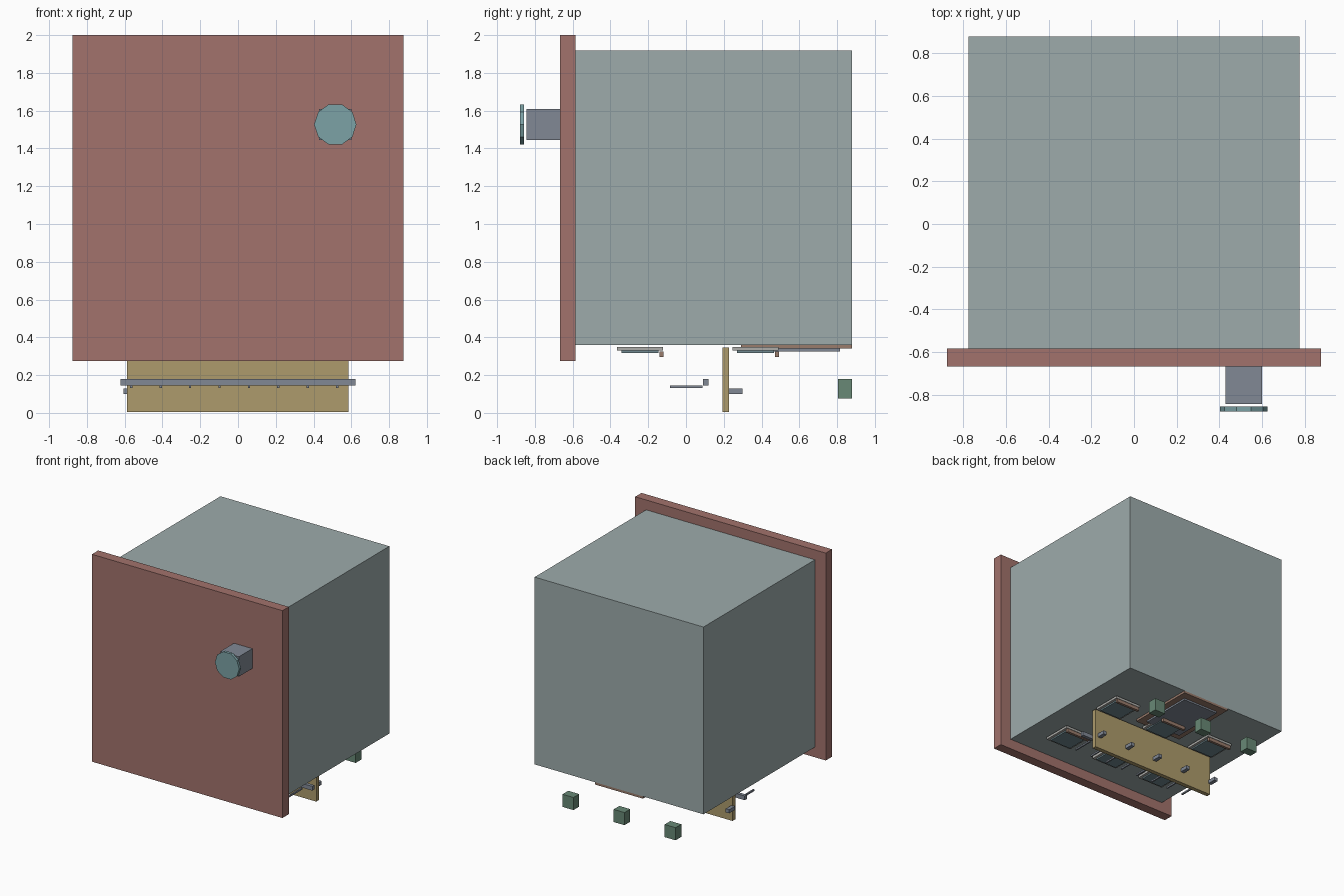
import bpy
import math

if "Cube" in bpy.data.objects:
    bpy.data.objects.remove(bpy.data.objects["Cube"])


def material(name, rgb):
    m = bpy.data.materials.new(name)
    m.diffuse_color = (*rgb, 1)
    m.use_nodes = True
    m.node_tree.nodes["Principled BSDF"].inputs["Base Color"].default_value = m.diffuse_color
    return m


RED = material("dusty_red", (0.36, 0.17, 0.15))
BODY = material("pale_grey_green", (0.34, 0.41, 0.41))
TEAL = material("teal", (0.20, 0.36, 0.38))
STEEL = material("steel", (0.22, 0.25, 0.30))
OCHRE = material("ochre", (0.42, 0.33, 0.15))
GREEN = material("green", (0.14, 0.25, 0.18))
BROWN = material("brown", (0.32, 0.20, 0.15))
PALE = material("pale_tile", (0.42, 0.42, 0.40))
DARK = material("dark_glass", (0.16, 0.25, 0.28))


def box(name, x, y, z, mat):
    """Box from (min, max) ranges on each axis."""
    bpy.ops.mesh.primitive_cube_add(size=1, location=[(a + b) / 2 for a, b in (x, y, z)])
    ob = bpy.context.object
    ob.name = name
    ob.scale = [b - a for a, b in (x, y, z)]
    bpy.ops.object.transform_apply(location=False, rotation=False, scale=True)
    ob.data.materials.append(mat)
    return ob


def span(c, half):
    return (c - half, c + half)


# Main housing and front plate
box("housing", (-0.777, 0.777), (-0.585, 0.88), (0.36, 1.918), BODY)
box("front_plate", (-0.877, 0.877), (-0.668, -0.585), (0.275, 2.0), RED)

# Stem and ten-sided disc in front of it
box("knob_stem", (0.43, 0.60), (-0.845, -0.668), (1.445, 1.61), STEEL)
bpy.ops.mesh.primitive_cylinder_add(vertices=10, radius=0.112, depth=0.023,
                                    location=(0.515, -0.868, 1.527))
disc = bpy.context.object
disc.name = "knob_disc"
# turned so that a corner points to each side and the top is flat
disc.rotation_euler = (math.pi / 2, 0, math.radians(0))
for v in disc.data.vertices:
    a = math.atan2(v.co.y, v.co.x)
    step = math.pi / 5
    a = round((a - math.radians(90)) / step) * step
    v.co.x, v.co.y = 0.112 * math.cos(a), 0.112 * math.sin(a)
disc.data.materials.append(TEAL)

# Upright board with a row of pegs on its back
box("board", (-0.588, 0.586), (0.192, 0.228), (0.005, 0.345), OCHRE)
for i in range(5):
    box(f"peg_{i}", span(-0.59 + 0.284 * i, 0.016), (0.222, 0.298), (0.1, 0.13), STEEL)

# Cross rail with thin prongs
box("rail", (-0.623, 0.621), (0.09, 0.118), (0.145, 0.18), STEEL)
for i in range(8):
    box(f"prong_{i}", span(-0.565 + 0.1557 * i, 0.006), (-0.085, 0.088), (0.131, 0.144), STEEL)

# Hatch on the underside
box("hatch_frame", (-0.22, 0.22), (0.29, 0.88), (0.341, 0.36), BROWN)
box("hatch_panel", (-0.165, 0.165), (0.355, 0.815), (0.326, 0.341), STEEL)

# Three columns: feet blocks and two rows of underside tiles
for c, x in enumerate((-0.47, 0, 0.47)):
    box(f"foot_block_{c}", span(x, 0.05), (0.805, 0.88), (0.075, 0.18), GREEN)
    for r, y in enumerate((-0.243, 0.367)):
        box(f"tile_{c}_{r}", span(x, 0.12), span(y, 0.122), (0.33, 0.35), PALE)
        box(f"tile_inset_{c}_{r}", span(x, 0.098), span(y, 0.098), (0.318, 0.33), DARK)
        box(f"tile_lip_{c}_{r}", span(x, 0.11), (y + 0.103, y + 0.125), (0.297, 0.325), BROWN)
